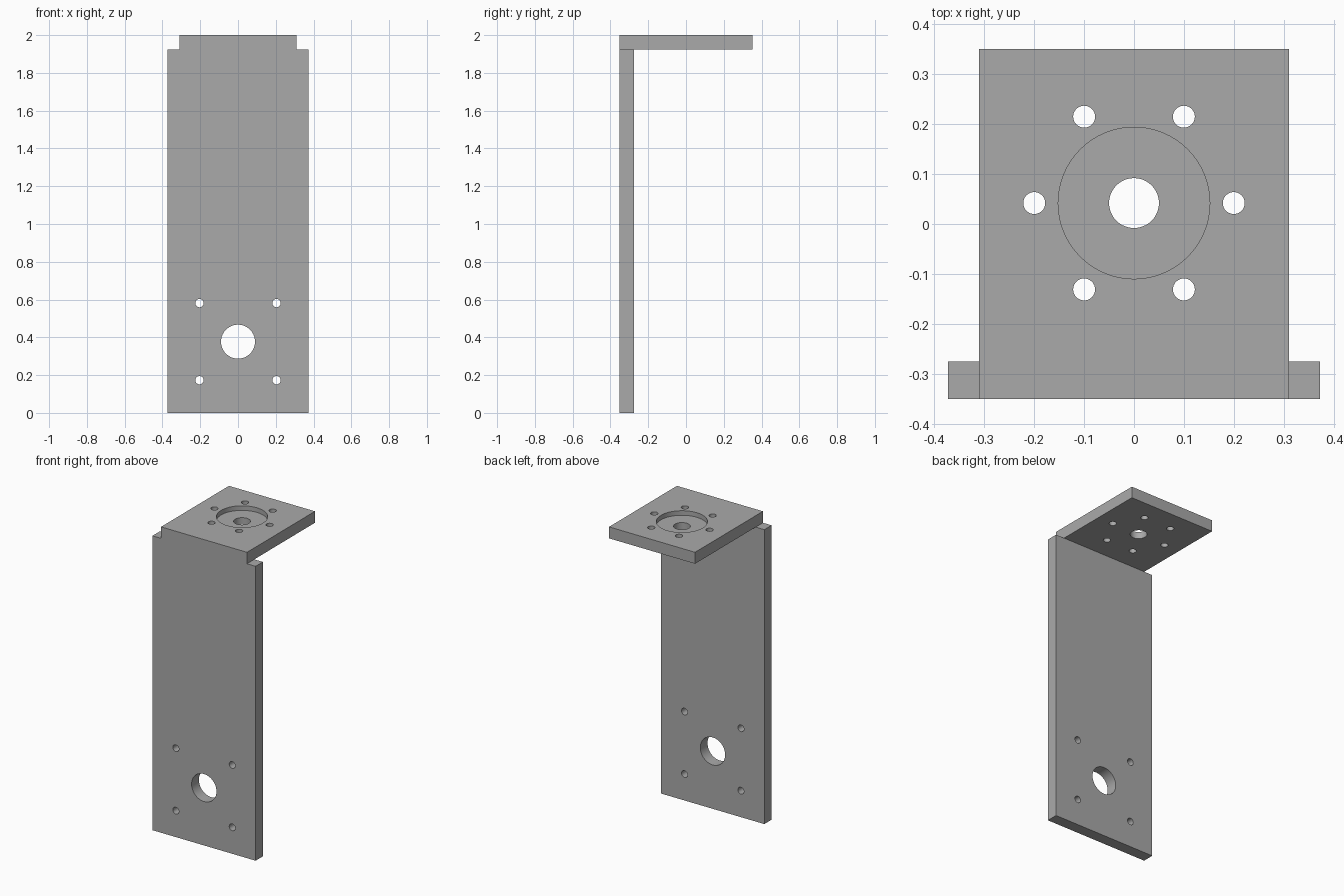
import bpy
from math import cos, sin, radians

default = bpy.data.objects.get("Cube")
if default:
    bpy.data.objects.remove(default, do_unlink=True)

W, TOP_W = 0.373, 0.311      # half widths of upright and top plate
Y, T, H = 0.351, 0.075, 2.0  # half depth, sheet thickness, height
HUB_Y = 0.042                # centre of the top hole pattern
RECESS = 0.03                # depth of the round recess

grey = bpy.data.materials.new("grey_metal")
grey.use_nodes = True
colour = (0.4, 0.4, 0.4, 1)
grey.diffuse_color = colour
grey.node_tree.nodes["Principled BSDF"].inputs["Base Color"].default_value = colour


def box(name, low, high):
    centre = [(a + b) / 2 for a, b in zip(low, high)]
    bpy.ops.mesh.primitive_cube_add(size=1, location=centre)
    ob = bpy.context.object
    ob.name = name
    ob.scale = [b - a for a, b in zip(low, high)]
    bpy.ops.object.transform_apply(location=True, rotation=True, scale=True)
    ob.data.materials.append(grey)
    return ob


def combine(target, tool, operation):
    mod = target.modifiers.new(operation.lower(), "BOOLEAN")
    mod.operation, mod.object, mod.solver = operation, tool, "EXACT"
    bpy.context.view_layer.objects.active = target
    bpy.ops.object.modifier_apply(modifier=mod.name)
    bpy.data.objects.remove(tool, do_unlink=True)


def drill(target, location, radius, depth=0.2, sides=32, along_y=False):
    bpy.ops.mesh.primitive_cylinder_add(
        vertices=sides, radius=radius, depth=depth, location=location,
        rotation=(radians(90) if along_y else 0, 0, 0))
    tool = bpy.context.object
    tool.hide_render = True
    tool.data.materials.append(grey)
    combine(target, tool, "DIFFERENCE")


# Upright sheet and narrower top plate, fused into one bracket
bracket = box("angle_bracket", (-W, -Y, 0), (W, -Y + T, H - T))
plate = box("top_plate", (-TOP_W, -Y, H - T), (TOP_W, Y, H))
combine(bracket, plate, "UNION")

# Round recess, centre bore and ring of six screw holes in the top
drill(bracket, (0, HUB_Y, H - RECESS + 0.1), 0.152, sides=64)
drill(bracket, (0, HUB_Y, H), 0.05, sides=48)
for i in range(6):
    a = radians(60 * i)
    drill(bracket, (0.2 * cos(a), HUB_Y + 0.2 * sin(a), H), 0.022)

# Large hole and four corner holes low on the upright
HOLE_Z, STEP = 0.377, 0.204
drill(bracket, (0, -Y, HOLE_Z), 0.09, sides=64, along_y=True)
for sx in (-1, 1):
    for sz in (-1, 1):
        drill(bracket, (sx * STEP, -Y, HOLE_Z + sz * STEP), 0.022, along_y=True)

# Smooth hole walls, crisp sheet edges
bpy.ops.object.select_all(action="DESELECT")
bracket.select_set(True)
bpy.context.view_layer.objects.active = bracket
bpy.ops.object.shade_smooth_by_angle(angle=radians(30))
